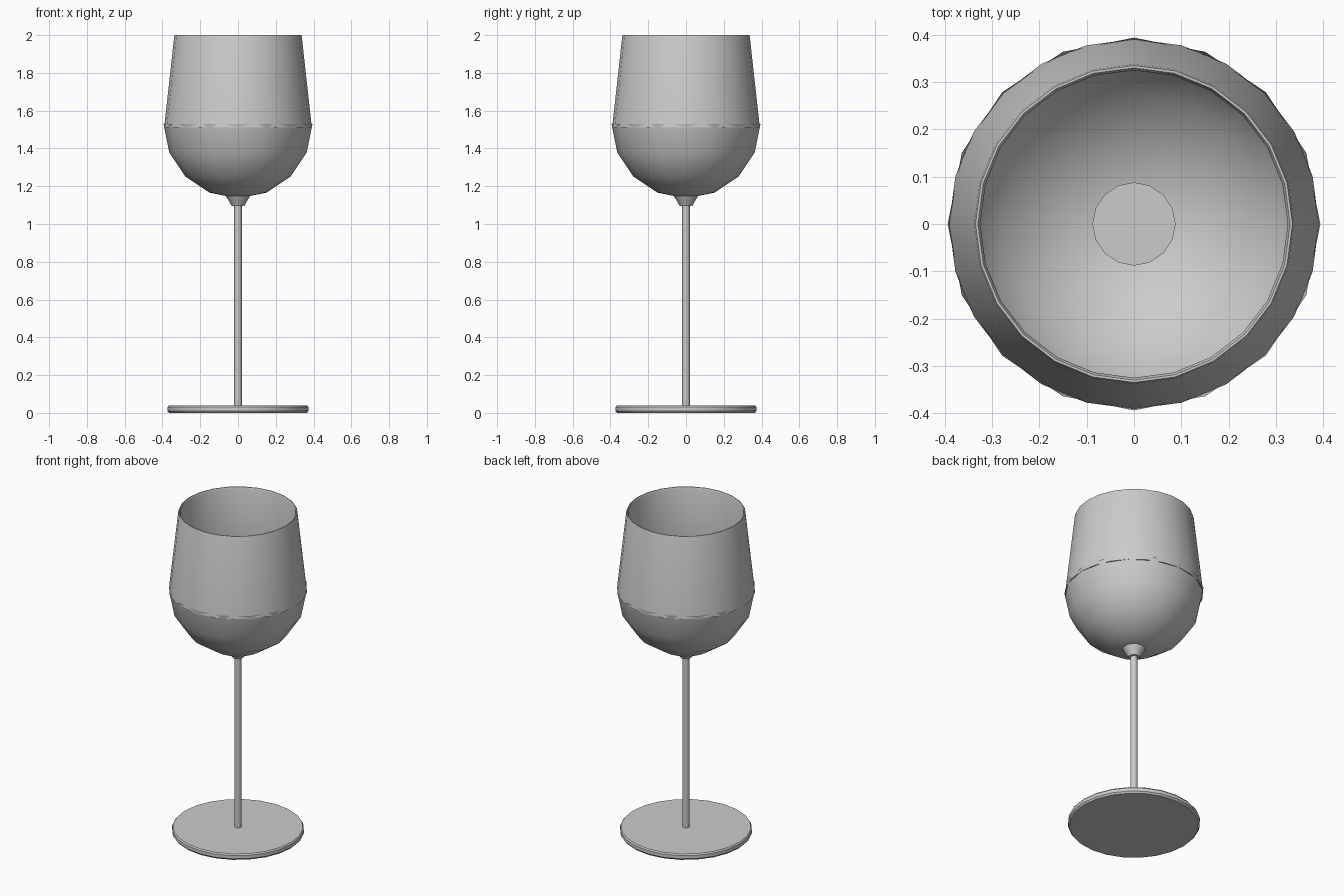
import bpy
from math import sin, cos, pi, radians

if "Cube" in bpy.data.objects:
    bpy.data.objects.remove(bpy.data.objects["Cube"])


def lathe(name, profile, sides, closed=False):
    """Revolve an (r, z) profile about z; radius 0 gives a pole."""
    verts, rings = [], []
    for r, z in profile:
        start = len(verts)
        if r == 0:
            verts.append((0, 0, z))
            rings.append([start] * sides)
        else:
            verts += [(r * cos(2 * pi * i / sides), r * sin(2 * pi * i / sides), z)
                      for i in range(sides)]
            rings.append(list(range(start, start + sides)))
    pairs = list(zip(rings, rings[1:]))
    if closed:
        pairs.append((rings[-1], rings[0]))
    faces = []
    for a, b in pairs:
        for i in range(sides):
            j = (i + 1) % sides
            faces.append(list(dict.fromkeys((a[i], a[j], b[j], b[i]))))
    mesh = bpy.data.meshes.new(name)
    mesh.from_pydata(verts, [], faces)
    obj = bpy.data.objects.new(name, mesh)
    bpy.context.collection.objects.link(obj)
    bpy.ops.object.select_all(action='DESELECT')
    obj.select_set(True)
    bpy.context.view_layer.objects.active = obj
    bpy.ops.object.shade_smooth_by_angle(angle=radians(35))
    return obj


# Foot disc with softened edges
lathe("foot", [(0, 0), (0.365, 0), (0.373, 0.01), (0.373, 0.03),
               (0.367, 0.038), (0, 0.038)], 24)

# Slim stem
lathe("stem", [(0, 0.02), (0.02, 0.02), (0.02, 1.12), (0, 1.12)], 16)

# Flared joint whose flat top shows inside the bowl
lathe("stem_joint", [(0, 1.095), (0.033, 1.095), (0.088, 1.19), (0, 1.19)], 16)

# Lower half-sphere of the bowl
R, CZ = 0.394, 1.53
lathe("bowl_base", [(0, CZ - R)] + [(R * sin(k * pi / 8), CZ - R * cos(k * pi / 8))
                                    for k in range(1, 5)], 16)

# Tapered thin upper wall with rim
lathe("bowl_wall", [(0.391, 1.51), (0.338, 1.99), (0.335, 2.0), (0.33, 2.0),
                    (0.325, 1.99), (0.381, 1.51)], 24, closed=True)
